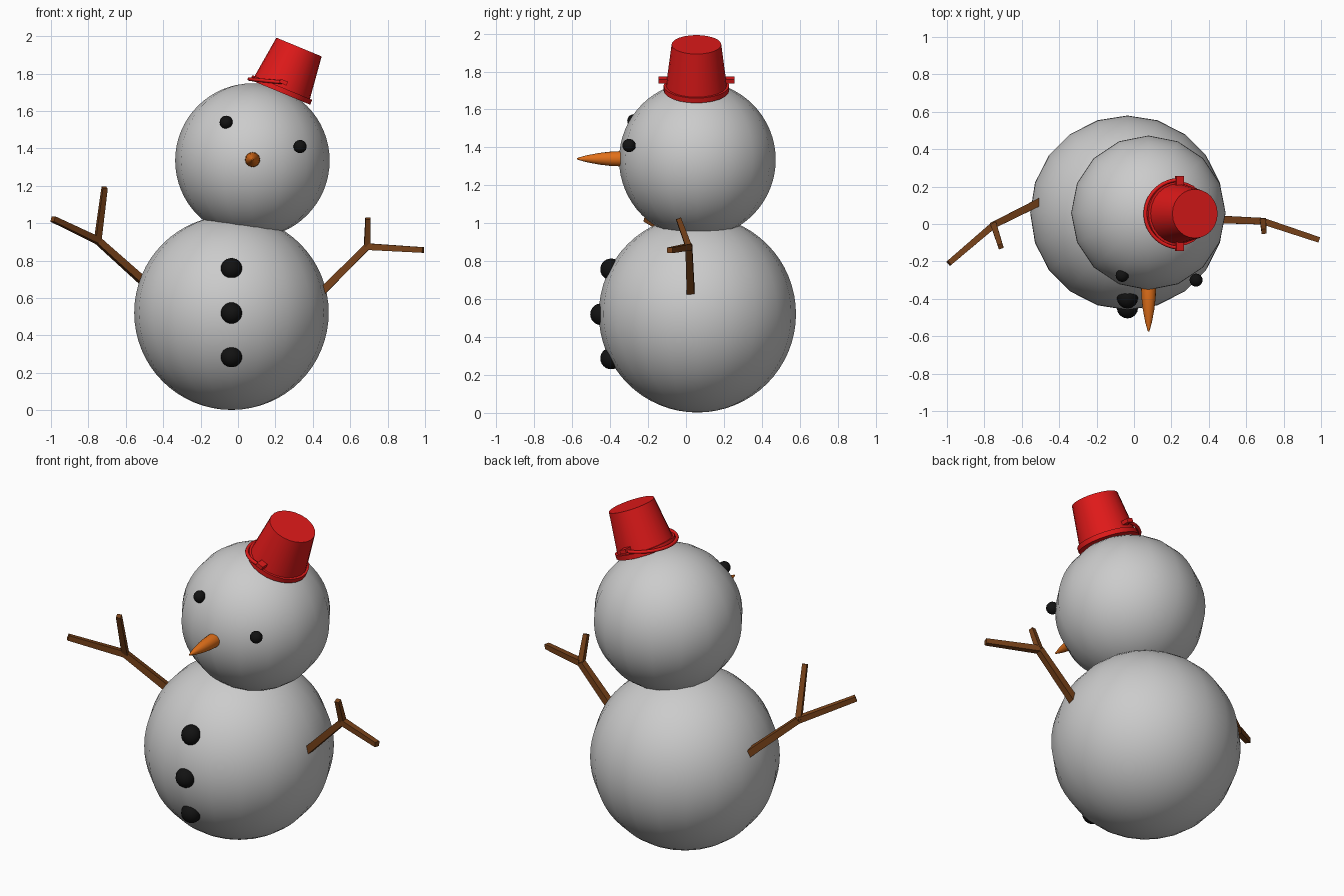
import bpy, bmesh
from math import sin, cos, pi, radians
from mathutils import Matrix, Vector

if "Cube" in bpy.data.objects:
    bpy.data.objects.remove(bpy.data.objects["Cube"])


def material(name, rgb):
    m = bpy.data.materials.new(name)
    m.diffuse_color = (*rgb, 1)
    m.use_nodes = True
    m.node_tree.nodes["Principled BSDF"].inputs["Base Color"].default_value = m.diffuse_color
    return m


RED = material("red", (0.75, 0.01, 0.01))
BLACK = material("black", (0.006, 0.006, 0.006))
ORANGE = material("orange", (0.75, 0.16, 0.01))
BROWN = material("brown", (0.19, 0.055, 0.01))


def finish(name, bm, mat=None, smooth=None, matrix=Matrix()):
    bmesh.ops.recalc_face_normals(bm, faces=bm.faces)
    bm.transform(matrix)
    me = bpy.data.meshes.new(name)
    bm.to_mesh(me)
    bm.free()
    ob = bpy.data.objects.new(name, me)
    bpy.context.collection.objects.link(ob)
    if mat:
        me.materials.append(mat)
    if smooth:
        bpy.ops.object.select_all(action='DESELECT')
        ob.select_set(True)
        bpy.context.view_layer.objects.active = ob
        bpy.ops.object.shade_smooth_by_angle(angle=radians(smooth))
    return ob


def ball(name, center, r, mat=None, seg=16, rings=12):
    bm = bmesh.new()
    bmesh.ops.create_uvsphere(bm, u_segments=seg, v_segments=rings, radius=r)
    finish(name, bm, mat, 40, Matrix.Translation(center))


def lathe(name, profile, mat, matrix, seg=24, smooth=35):
    """Closed solid of revolution around z from (radius, height) pairs."""
    bm = bmesh.new()
    loops = [[bm.verts.new((r * cos(2 * pi * i / seg), r * sin(2 * pi * i / seg), z))
              for i in range(seg)] for r, z in profile]
    for a, b in zip(loops, loops[1:]):
        for i in range(seg):
            j = (i + 1) % seg
            bm.faces.new((a[i], a[j], b[j], b[i]))
    bm.faces.new(loops[0])
    bm.faces.new(loops[-1])
    finish(name, bm, mat, smooth, matrix)


def stick(bm, a, b, ra, rb):
    """Square tapered twig from a to b."""
    a, b = Vector(a), Vector(b)
    d = b - a
    rot = d.to_track_quat('Z', 'Y').to_matrix().to_4x4()
    bmesh.ops.create_cone(bm, cap_ends=True, segments=4, radius1=ra, radius2=rb, depth=d.length,
                          matrix=Matrix.Translation((a + b) / 2) @ rot @ Matrix.Rotation(pi / 4, 4, 'Z'))


# Snowballs
ball("body", (-0.035, 0.06, 0.522), 0.52, None, 20, 32)
ball("head", (0.077, 0.06, 1.335), 0.413, None, 16, 32)

# Buttons and eyes
for i, (y, z) in enumerate([(-0.395, 0.757), (-0.448, 0.52), (-0.395, 0.287)]):
    ball(f"button_{i + 1}", (-0.035, y, z), 0.057, BLACK)
ball("left_eye", (-0.063, -0.275, 1.54), 0.035, BLACK)
ball("right_eye", (0.332, -0.30, 1.41), 0.035, BLACK)

# Carrot nose, pointing to -y
lathe("nose", [(0.038, 0), (0.04, 0.05), (0.038, 0.1), (0.031, 0.16), (0.018, 0.23), (0.004, 0.28)],
      ORANGE, Matrix.Translation((0.078, -0.295, 1.34)) @ Matrix.Rotation(pi / 2, 4, 'X'), 16)

# Twig arms: shoulder, fork, hand tip, side twig tip
for name, start, fork, tip, twig in [
        ("left_arm", (-0.49, 0.125, 0.675), (-0.75, -0.005, 0.908), (-0.99, -0.21, 1.023), (-0.713, -0.12, 1.19)),
        ("right_arm", (0.44, 0.025, 0.625), (0.69, 0.015, 0.875), (0.99, -0.085, 0.857), (0.695, -0.04, 1.025))]:
    bm = bmesh.new()
    stick(bm, start, fork, 0.029, 0.025)
    stick(bm, fork, tip, 0.025, 0.021)
    stick(bm, fork, twig, 0.023, 0.019)
    finish(name, bm, BROWN)

# Upturned bucket hat, tilted to +x
hat = Matrix.Translation((0.226, 0.055, 1.70)) @ Matrix.Rotation(radians(22.5), 4, 'Y')
lathe("bucket", [(0.155, 0), (0.173, 0), (0.173, 0.028), (0.160, 0.028), (0.131, 0.262)], RED, hat)

# Handle lugs
for side, s in (("front", -1), ("back", 1)):
    bm = bmesh.new()
    bmesh.ops.create_cube(bm, size=1, matrix=Matrix.Translation((-0.005, s * 0.173, 0.057))
                          @ Matrix.Diagonal((0.042, 0.055, 0.022, 1)))
    finish(f"{side}_lug", bm, RED, None, hat)

# Wire handle hanging on the -x side
drop = radians(17)
bm = bmesh.new()
rings = []
for i in range(25):
    t = pi * i / 24
    reach = 0.188 * sin(t)
    p = Vector((-reach * cos(drop), -0.182 * cos(t), 0.057 - reach * sin(drop)))
    out = Vector((-sin(t) * cos(drop), -cos(t), -sin(t) * sin(drop)))
    up = Vector((-sin(drop), 0, cos(drop)))
    rings.append([bm.verts.new(p + 0.01 * (cos(k * pi / 4) * out + sin(k * pi / 4) * up)) for k in range(8)])
for a, b in zip(rings, rings[1:]):
    for k in range(8):
        bm.faces.new((a[k], a[k - 1], b[k - 1], b[k]))
bm.faces.new(rings[0])
bm.faces.new(rings[-1])
finish("handle", bm, RED, 50, hat)
